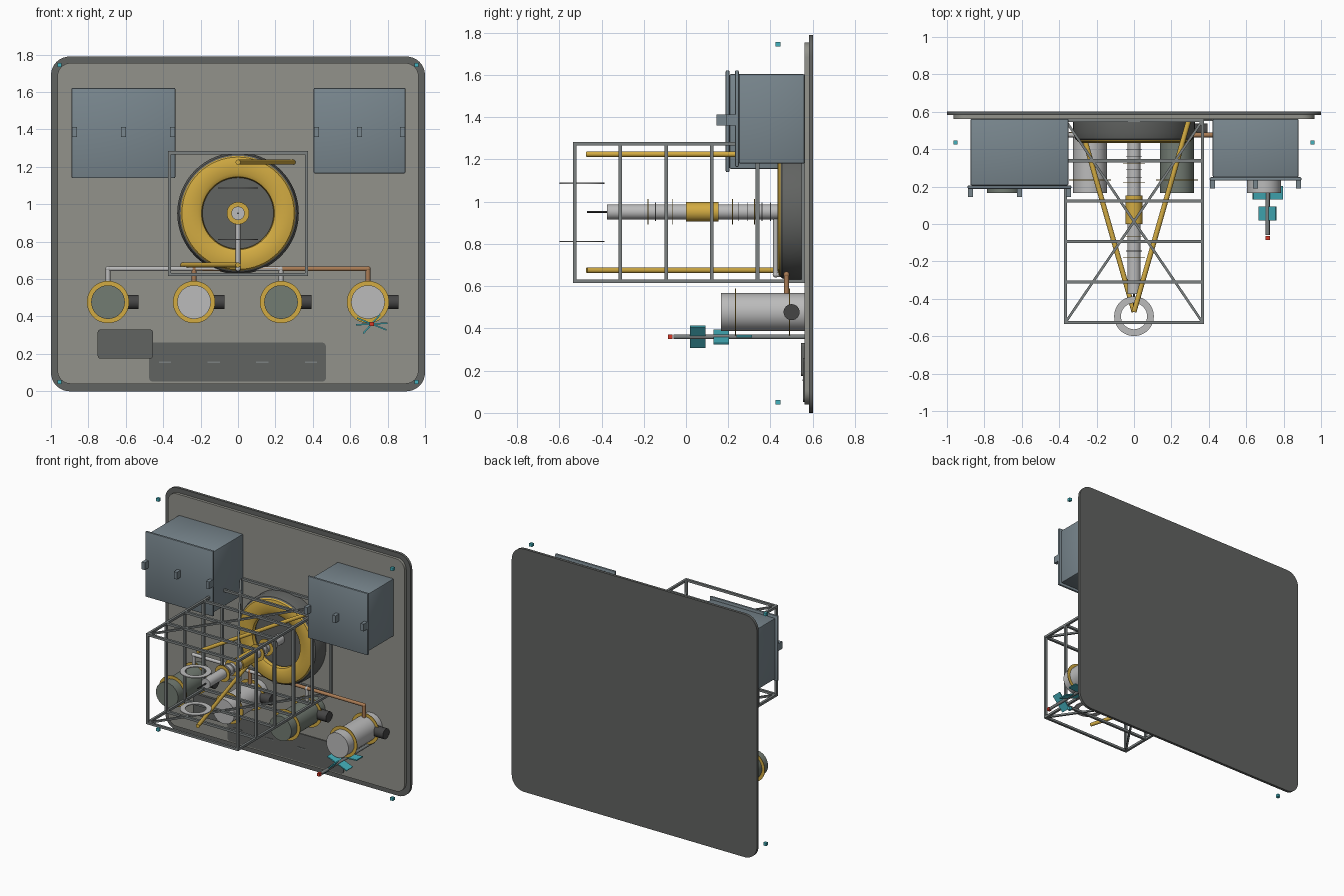
import bpy, bmesh, math
from mathutils import Vector, Matrix

if "Cube" in bpy.data.objects:
    bpy.data.objects.remove(bpy.data.objects["Cube"])

MATS = {}
COLORS = dict(gold=(.65, .41, .055), dark=(.12, .125, .12), panel=(.29, .29, .26),
              blue=(.19, .24, .27), green=(.17, .2, .17), silver=(.5, .5, .5),
              frame=(.2, .22, .22), copper=(.4, .2, .09), cyan=(.06, .45, .52), red=(.7, .04, .02),
              black=(.06, .06, .06))


def finish(name, bm, color, smooth=False):
    bmesh.ops.recalc_face_normals(bm, faces=bm.faces)
    me = bpy.data.meshes.new(name)
    bm.to_mesh(me)
    bm.free()
    ob = bpy.data.objects.new(name, me)
    bpy.context.collection.objects.link(ob)
    if color not in MATS:
        MATS[color] = bpy.data.materials.new(color)
        MATS[color].diffuse_color = (*COLORS[color], 1)
    me.materials.append(MATS[color])
    if smooth:
        bpy.ops.object.select_all(action='DESELECT')
        ob.select_set(True)
        bpy.context.view_layer.objects.active = ob
        bpy.ops.object.shade_smooth_by_angle(angle=math.radians(35))
    return ob


def box(name, x, y, z, color, bevel=0, roll=0):
    """Box from (min, max) ranges, optionally rolled about its own y axis."""
    c = Vector([(a[0] + a[1]) / 2 for a in (x, y, z)])
    s = [a[1] - a[0] for a in (x, y, z)]
    bm = bmesh.new()
    bmesh.ops.create_cube(bm, size=1)
    bmesh.ops.scale(bm, vec=s, verts=bm.verts)
    if bevel:
        bmesh.ops.bevel(bm, geom=bm.edges[:], offset=bevel, segments=2, affect='EDGES', profile=.5)
    bmesh.ops.transform(bm, matrix=Matrix.Translation(c) @ Matrix.Rotation(roll, 4, 'Y'), verts=bm.verts)
    return finish(name, bm, color, bevel > 0)


def rod(name, points, r, color, sides=16):
    """Round or square tubes through a list of points."""
    bm = bmesh.new()
    for a, b in zip(points, points[1:]):
        a, b = Vector(a), Vector(b)
        d = b - a
        m = Matrix.Translation((a + b) / 2) @ d.to_track_quat('Z', 'Y').to_matrix().to_4x4()
        if sides == 4:
            m = m @ Matrix.Diagonal((r * 2, r * 2, d.length, 1))
            bmesh.ops.create_cube(bm, size=1, matrix=m)
        else:
            bmesh.ops.create_cone(bm, cap_ends=True, segments=sides, radius1=r, radius2=r,
                                  depth=d.length, matrix=m)
    for p in points[1:-1]:
        bmesh.ops.create_uvsphere(bm, u_segments=12, v_segments=8, radius=r * 1.15,
                                  matrix=Matrix.Translation(p))
    return finish(name, bm, color, sides > 4)


def lathe(name, center, profile, color, axis='Y', n=48):
    """Spin a closed (radius, along-axis) profile."""
    bm = bmesh.new()
    rings = []
    for i in range(n):
        t = math.tau * i / n
        ring = []
        for r, h in profile:
            u, v = r * math.cos(t), r * math.sin(t)
            ring.append(bm.verts.new(Vector(center) + Vector((u, h, v) if axis == 'Y' else (u, v, h))))
        rings.append(ring)
    k = len(profile)
    for i in range(n):
        a, b = rings[i], rings[(i + 1) % n]
        for j in range(k):
            bm.faces.new((a[j], a[(j + 1) % k], b[(j + 1) % k], b[j]))
    return finish(name, bm, color, True)


def washer(name, center, r0, r1, color, axis='Y', t=.004):
    h = t / 2
    return lathe(name, center, [(r0, -h), (r1, -h), (r1, h), (r0, h)], color, axis)


def plate(name, x, z, y, radius, color):
    """Upright plate with rounded corners."""
    bm = bmesh.new()
    vs = []
    corners = [(x[1], z[1], 0), (x[0], z[1], 90), (x[0], z[0], 180), (x[1], z[0], 270)]
    for cx, cz, a0 in corners:
        ox = cx - math.copysign(radius, cx - sum(x) / 2)
        oz = cz - math.copysign(radius, cz - sum(z) / 2)
        for i in range(9):
            a = math.radians(a0 + i * 11.25)
            vs.append(bm.verts.new((ox + radius * math.cos(a), y[0], oz + radius * math.sin(a))))
    f = bm.faces.new(vs)
    ext = bmesh.ops.extrude_face_region(bm, geom=[f])['geom']
    bmesh.ops.translate(bm, vec=(0, y[1] - y[0], 0),
                        verts=[v for v in ext if isinstance(v, bmesh.types.BMVert)])
    return finish(name, bm, color, True)


# back wall
plate("back_plate", (-1, 1), (0, 1.79), (.582, .602), .1, 'dark')
plate("front_plate", (-.965, .965), (.04, 1.755), (.562, .582), .07, 'panel')
plate("lower_tray", (-.475, .47), (.052, .26), (.555, .563), .02, 'dark')
plate("lower_cover", (-.75, -.455), (.175, .33), (.545, .563), .015, 'dark')
for x in (-.39, -.13, .13, .39):
    box("tray_slot", (x - .033, x + .033), (.551, .556), (.152, .159), 'frame')
for x in (-.955, .955):
    for z in (.05, 1.745):
        box("corner_bolt", (x - .011, x + .011), (.425, .447), (z - .011, z + .011), 'cyan')

# two equipment cabinets with lids and latches
for side, x0, x1, z0, z1, yl in (("left", -.875, -.35, 1.155, 1.605, .188),
                                 ("right", .42, .88, 1.18, 1.605, .232)):
    box(side + "_cabinet", (x0, x1), (yl + .018, .562), (z0, z1), 'blue', .008)
    box(side + "_cabinet_lid", (x0 - .015, x1 + .015), (yl, yl + .018), (z0 - .015, z1 + .017), 'blue', .006)
    for x in (x0, (x0 + x1) / 2, x1):
        box(side + "_latch", (x - .013, x + .013), (yl - .043, yl + .003), (1.36, 1.413), 'blue')

# motors, clamps, connectors and pipes
for x, body, pipe in ((-.695, 'green', 'silver'), (-.235, 'silver', 'copper'),
                      (.23, 'green', 'silver'), (.695, 'silver', 'copper')):
    rod("motor", [(x, .165, .477), (x, .563, .477)], .09, body, 40)
    for y in (.235, .49):
        washer("motor_clamp", (x, y, .477), .088, .113, 'gold')
    rod("motor_connector", [(x + .07, .5, .477), (x + .163, .5, .477)], .038, 'black', 24)
    rod("feed_pipe", [(x, .476, .55), (x, .476, .655), (0, .476, .655)], .0125, pipe)
rod("center_pipe", [(0, .476, .655), (0, .425, .655), (0, .425, .93)], .0125, 'silver')

# large drum with gold face ring
C = (0, 0, .952)
lathe("drum", C, [(.001, .49), (.2, .49), (.2, .455), (.295, .44), (.315, .455), (.325, .49),
                  (.325, .562), (.001, .562)], 'dark', n=64)
lathe("drum_face_ring", C, [(.19, .47), (.195, .445), (.215, .434), (.275, .434), (.3, .44),
                            (.312, .456), (.3, .47)], 'gold', n=64)

# central shaft with collars
rod("shaft", [(0, -.375, .952), (0, .5, .952)], .036, 'silver', 32)
rod("shaft_tip", [(0, -.47, .952), (0, -.37, .952)], .005, 'black', 8)
rod("shaft_coupling", [(0, 0, .952), (0, .153, .952)], .046, 'gold', 32)
for i, y in enumerate((-.18, -.145, -.1, -.065, .035, .11, .22, .25, .29, .325, .36, .4)):
    big = i % 3 == 0
    washer("shaft_collar", (0, y, .952), .03, .06 if big else .044, 'gold' if big else 'silver')
for z in (.812, 1.087):
    washer("guide_ring", (0, -.493, z), .07, .106, 'silver', 'Z', .006)

# gold diagonal braces
for s, z in ((1, 1.225), (-1, .675)):
    rod("gold_brace", [(0, -.47, z), (s * .295, .562, z)], .0135, 'gold')

# open square-tube cage
X, Y0, Y1, Z0, Z1, R = .367, -.527, .555, .624, 1.275, .0085
for z in (Z0, Z1):
    for s in (-1, 1):
        rod("cage_rail", [(s * X, Y0 - R, z), (s * X, Y1, z)], R, 'frame', 4)
        rod("cage_diagonal", [(-s * X, Y0, z), (s * X, Y1, z)], R * .8, 'frame', 4)
    for i in range(6):
        y = Y0 + (Y1 - Y0) * i / 5
        rod("cage_crossbar", [(-X, y, z), (X, y, z)], R, 'frame', 4)
for i in range(6):
    y = Y0 + (Y1 - Y0) * i / 5
    for s in (-1, 1):
        rod("cage_post", [(s * X, y, Z0 - R), (s * X, y, Z1 + R)], R, 'frame', 4)

# probe with angled vanes
px, pz = .715, .36
rod("probe_rod", [(px, -.06, pz), (px, .562, pz)], .011, 'frame')
box("probe_tip", (px - .011, px + .011), (-.085, -.063), (pz - .011, pz + .011), 'red')
for y, length, angle in ((.02, .135, -48), (.13, .17, 22), (.24, .17, -3)):
    box("probe_vane", (px - length / 2, px + length / 2), (y, y + .073), (pz - .004, pz + .004),
        'cyan', 0, math.radians(angle))

for m in bpy.data.materials:
    if m.users and not m.is_grease_pencil:
        m.use_nodes = True
        m.node_tree.nodes["Principled BSDF"].inputs["Base Color"].default_value = m.diffuse_color
